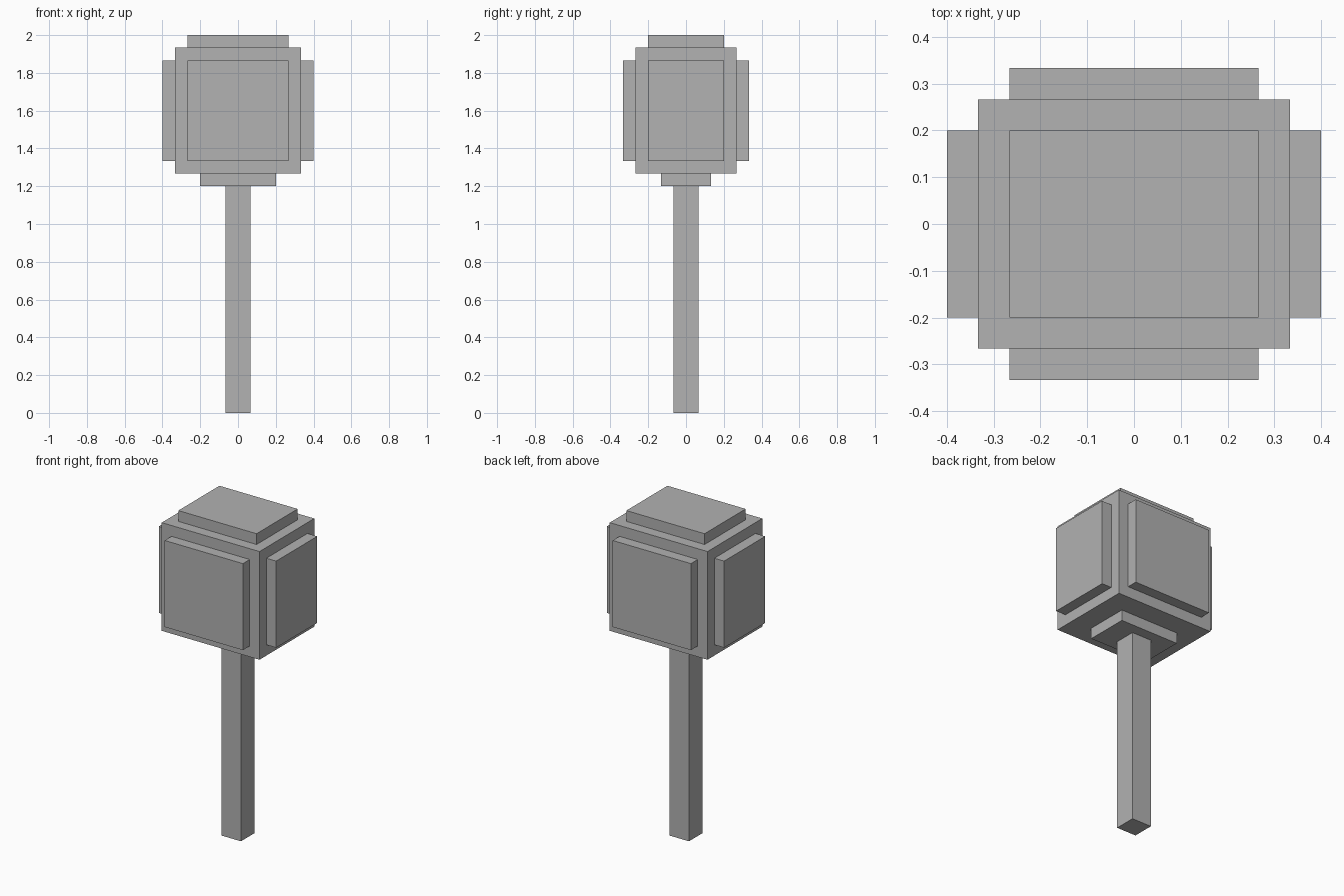
import bpy

if "Cube" in bpy.data.objects:
    bpy.data.objects.remove(bpy.data.objects["Cube"], do_unlink=True)

U = 1 / 15  # block unit

grey = bpy.data.materials.new("plain grey")
grey.use_nodes = True
colour = (0.445, 0.445, 0.445, 1)
grey.diffuse_color = colour
grey.node_tree.nodes["Principled BSDF"].inputs["Base Color"].default_value = colour


def block(name, x, y, z):
    """Box spanning the given (low, high) ranges, in block units."""
    spans = (x, y, z)
    bpy.ops.mesh.primitive_cube_add(size=1, location=[(a + b) / 2 * U for a, b in spans])
    ob = bpy.context.object
    ob.name = name
    ob.scale = [(b - a) * U for a, b in spans]
    bpy.ops.object.transform_apply(location=False, rotation=False, scale=True)
    ob.data.materials.append(grey)


# Handle and head
block("handle", (-1, 1), (-1, 1), (0, 18))
block("head_core", (-5, 5), (-4, 4), (19, 29))

# Raised pads on the head
block("top_pad", (-4, 4), (-3, 3), (29, 30))
block("bottom_pad", (-3, 3), (-2, 2), (18, 19))
block("left_pad", (5, 6), (-3, 3), (20, 28))
block("right_pad", (-6, -5), (-3, 3), (20, 28))
block("front_pad", (-4, 4), (-5, -4), (20, 28))
block("back_pad", (-4, 4), (4, 5), (20, 28))
